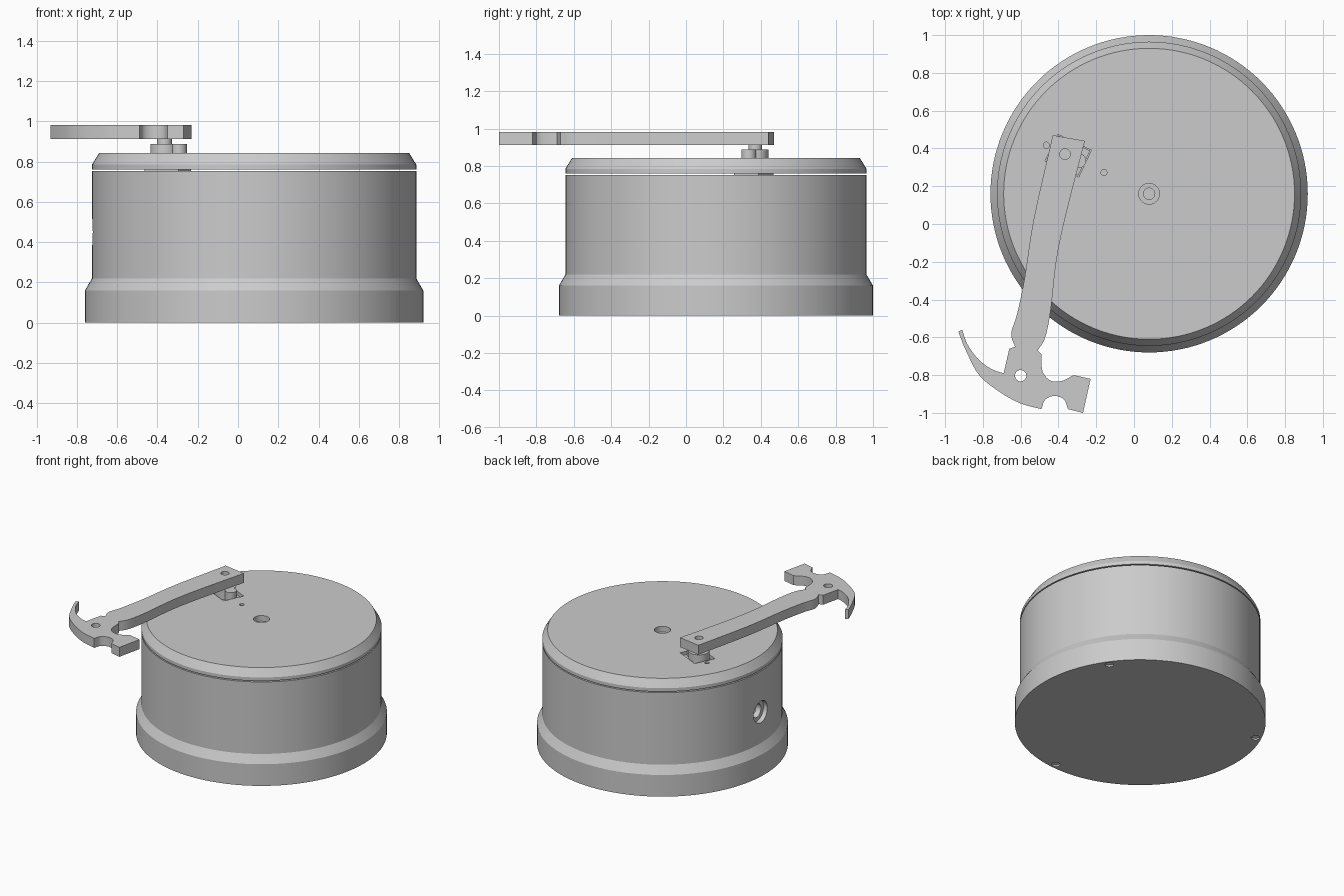
import bpy, bmesh
from math import cos, sin, radians, pi, atan2
from mathutils import Vector

cube = bpy.data.objects.get("Cube")
if cube:
    bpy.data.objects.remove(cube, do_unlink=True)

CENTRE = Vector((0.08, 0.16, 0))     # axis of the round housing
PIVOT = Vector((-0.365, 0.37, 0))    # axis the hammer swings on
TILT = radians(-25.4)                # direction of the motor
ALONG = Vector((cos(TILT), sin(TILT), 0))


def material(name, value):
    mat = bpy.data.materials.new(name)
    mat.use_nodes = True
    colour = (value, value, value, 1)
    mat.diffuse_color = colour
    mat.node_tree.nodes["Principled BSDF"].inputs["Base Color"].default_value = colour
    return mat


GREY = material("plain grey", 0.6)
PALE = material("pale white", 0.95)


def finish(bm, name, mat=GREY):
    bmesh.ops.recalc_face_normals(bm, faces=bm.faces)
    mesh = bpy.data.meshes.new(name)
    bm.to_mesh(mesh)
    bm.free()
    mesh.materials.append(mat)
    obj = bpy.data.objects.new(name, mesh)
    bpy.context.collection.objects.link(obj)
    return obj


def lathe(name, profile, steps=128):
    """Revolve a closed (radius, z) loop; points on the axis are merged."""
    bm = bmesh.new()
    verts = [bm.verts.new(CENTRE + Vector((r, 0, z))) for r, z in profile]
    edges = [bm.edges.new(pair) for pair in zip(verts, verts[1:] + verts[:1])]
    bmesh.ops.spin(bm, geom=verts + edges, cent=CENTRE, axis=(0, 0, 1),
                   angle=2 * pi, steps=steps, use_duplicate=False)
    bmesh.ops.remove_doubles(bm, verts=bm.verts, dist=0.0001)
    return finish(bm, name)


def prism(name, outline, low, high, mat=GREY):
    bm = bmesh.new()
    face = bm.faces.new([bm.verts.new((x, y, low)) for x, y in outline])
    top = bmesh.ops.extrude_face_region(bm, geom=[face])["geom"]
    bmesh.ops.translate(bm, vec=(0, 0, high - low),
                        verts=[g for g in top if isinstance(g, bmesh.types.BMVert)])
    return finish(bm, name, mat)


def cylinder(name, at, radius, low, high, mat=GREY, sides=32):
    ring = [(at.x + radius * cos(2 * pi * i / sides),
             at.y + radius * sin(2 * pi * i / sides)) for i in range(sides)]
    return prism(name, ring, low, high, mat)


def tilted_box(name, start, end, half, low, high):
    across = Vector((-ALONG.y, ALONG.x, 0)) * half
    a, b = PIVOT + ALONG * start, PIVOT + ALONG * end
    return prism(name, [p.xy for p in (a - across, b - across, b + across, a + across)],
                 low, high)


def cut(target, cutter):
    cutter.hide_render = True
    mod = target.modifiers.new("cut", 'BOOLEAN')
    mod.operation, mod.solver, mod.object = 'DIFFERENCE', 'EXACT', cutter
    bpy.context.view_layer.objects.active = target
    bpy.ops.object.modifier_apply(modifier=mod.name)
    bpy.data.objects.remove(cutter, do_unlink=True)


def smooth_run(points, steps=5):
    """Rounded path through the points, with sharp ends."""
    pts = [Vector(p) / 100 for p in points]
    if len(pts) < 3:
        return pts
    ext = [pts[0] * 2 - pts[1]] + pts + [pts[-1] * 2 - pts[-2]]
    path = []
    for a, b, c, d in zip(ext, ext[1:], ext[2:], ext[3:]):
        for i in range(steps):
            t = i / steps
            path.append(b + (c - a) * t / 2 + (a * 2 - b * 5 + c * 4 - d) * t * t / 2
                        + (b * 3 - a - c * 3 + d) * t ** 3 / 2)
    return path + [pts[-1]]


# Housing: hollow drum with a flared foot
housing = lathe("housing", [(0, 0), (0.84, 0), (0.84, 0.16), (0.805, 0.22), (0.805, 0.752),
                            (0.73, 0.752), (0.73, 0.04), (0, 0.04)])

# Stepped cable hole in the -x wall
for radius, inner in ((0.08, 0.77), (0.05, 0.6)):
    socket = cylinder("socket_cutter", Vector((0, 0, 0)), radius, inner, 0.9)
    socket.rotation_euler = (0, -pi / 2, 0)
    socket.location = CENTRE + Vector((0, 0, 0.45))
    bpy.context.view_layer.update()
    cut(housing, socket)

# Three pale screw holes under the foot
for i in range(3):
    a = radians(35 + 120 * i)
    spot = CENTRE + Vector((cos(a), sin(a), 0)) * 0.8
    cut(housing, cylinder("foot_cutter", spot, 0.028, -0.1, 0.02))
    cylinder("foot_plug", spot, 0.028, 0.012, 0.02, PALE)

# Lid with bevelled rim, stepped centre hole, motor slot and screw holes
lid = lathe("lid", [(0, 0.76), (0.805, 0.76), (0.805, 0.785), (0.77, 0.842), (0, 0.842)])
cut(lid, cylinder("centre_cutter", CENTRE, 0.055, 0.8, 0.9))
cut(lid, cylinder("centre_cutter", CENTRE, 0.03, 0.7, 0.9))
cut(lid, tilted_box("slot_cutter", -0.08, 0.117, 0.078, 0.7, 0.9))
for offset in (-0.11, 0.228):
    cut(lid, cylinder("screw_cutter", PIVOT + ALONG * offset, 0.016, 0.7, 0.9))

# Motor: body in the slot, gear boss, small boss and shaft
tilted_box("motor_body", -0.075, 0.112, 0.073, 0.45, 0.82)
cylinder("gear_boss", PIVOT, 0.07, 0.81, 0.888)
cylinder("small_boss", PIVOT + ALONG * 0.08, 0.039, 0.81, 0.888)
cylinder("shaft", PIVOT, 0.037, 0.88, 0.915)

# Hammer: rounded runs joined by sharp corners, in hundredths
RUNS = [
    [(-43, 47), (-26, 44)],                                              # butt
    [(-26, 44), (-36, 5), (-41, -19), (-44, -45), (-47, -60), (-51, -67)],  # grip, inner
    [(-51, -67), (-49, -69)],
    [(-49, -69), (-49, -74), (-48, -79), (-44, -83), (-38, -83), (-32, -80)],  # neck
    [(-32, -80), (-23, -82)], [(-23, -82), (-27, -100)], [(-27, -100), (-35, -98)],
    [(-35, -98), (-37, -93), (-42, -91), (-47, -93), (-49, -98)],        # face notch
    [(-49, -98), (-60, -95), (-71, -89), (-82, -80), (-89, -67), (-93, -57)],
    [(-93, -57), (-91, -56)],                                            # claw tip
    [(-91, -56), (-88, -64), (-82, -72), (-75, -77), (-69, -79)],        # claw, inner
    [(-69, -79), (-66, -66)], [(-66, -66), (-63, -65)],
    [(-63, -65), (-65, -58), (-62, -48), (-58, -29), (-53, 3), (-43, 47)],
]
outline = [p for run in RUNS for p in smooth_run(run)[:-1]]
hammer = prism("hammer", outline, 0.912, 0.982)
cut(hammer, cylinder("head_hole_cutter", Vector((-0.6, -0.803, 0)), 0.03, 0.8, 1.1))
cut(hammer, cylinder("pivot_hole_cutter", PIVOT, 0.028, 0.935, 1.1))

# Smooth round walls, keep edges sharp
for obj in bpy.context.scene.objects:
    if obj.type == 'MESH':
        bpy.ops.object.select_all(action='DESELECT')
        obj.select_set(True)
        bpy.context.view_layer.objects.active = obj
        bpy.ops.object.shade_smooth_by_angle(angle=radians(28))
